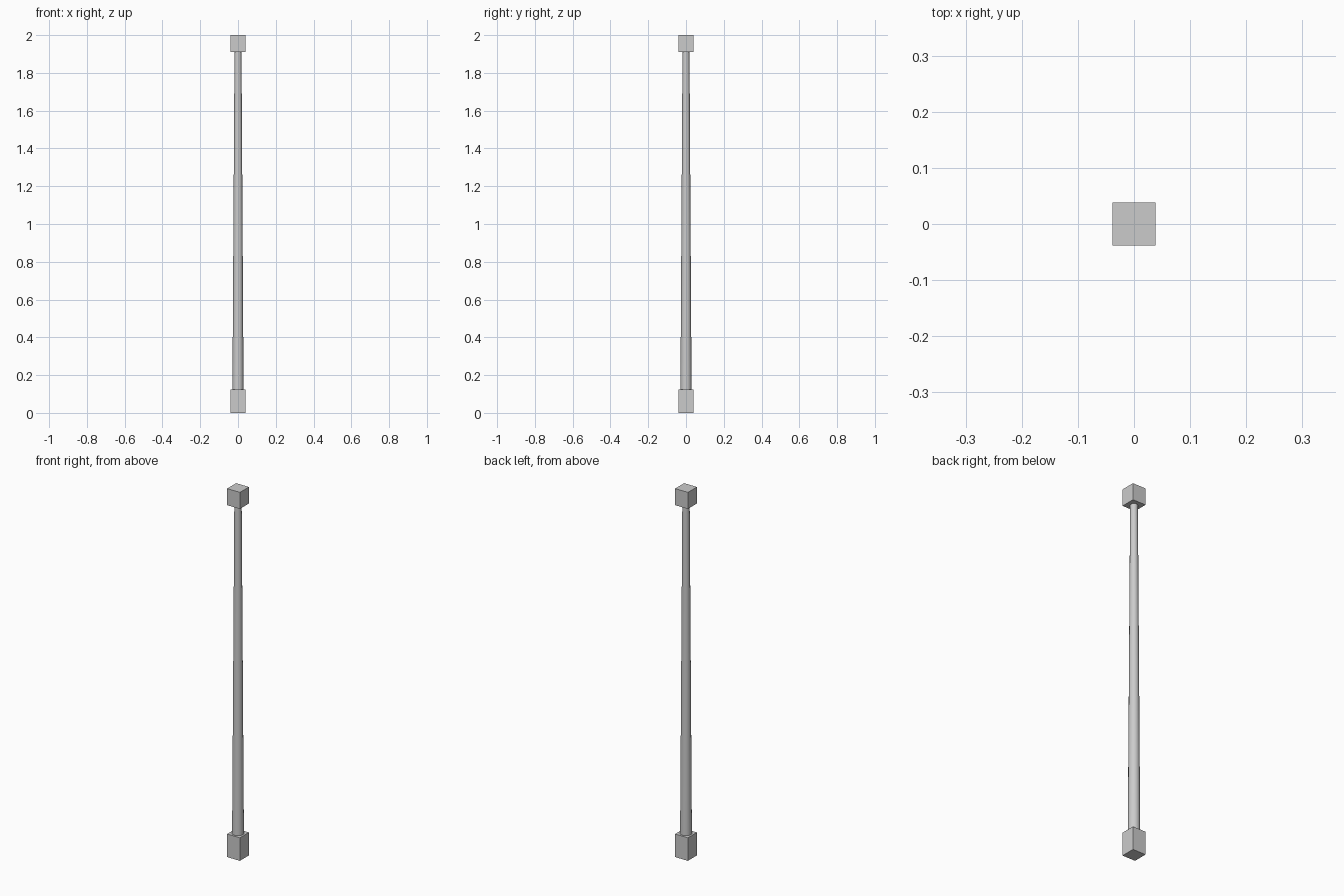
import bpy

if "Cube" in bpy.data.objects:
    bpy.data.objects.remove(bpy.data.objects["Cube"])

WIDTH = 0.077      # side of the square end blocks
BASE_TOP = 0.125   # top of the lower block
CAP_BOTTOM = 1.91  # underside of the upper block


def block(name, z0, z1):
    bpy.ops.mesh.primitive_cube_add(size=1, location=(0, 0, (z0 + z1) / 2))
    ob = bpy.context.object
    ob.name = name
    ob.scale = (WIDTH, WIDTH, z1 - z0)
    bpy.ops.object.transform_apply(location=False, rotation=False, scale=True)
    return ob


# Square end blocks
block("base_block", 0, BASE_TOP)
block("top_block", CAP_BOTTOM, 2.0)

# Round tapered shaft between the blocks
bpy.ops.mesh.primitive_cone_add(
    vertices=16, radius1=0.0295, radius2=0.0185,
    depth=CAP_BOTTOM - BASE_TOP, location=(0, 0, (BASE_TOP + CAP_BOTTOM) / 2))
shaft = bpy.context.object
shaft.name = "tapered_shaft"
bpy.ops.object.shade_smooth_by_angle()
